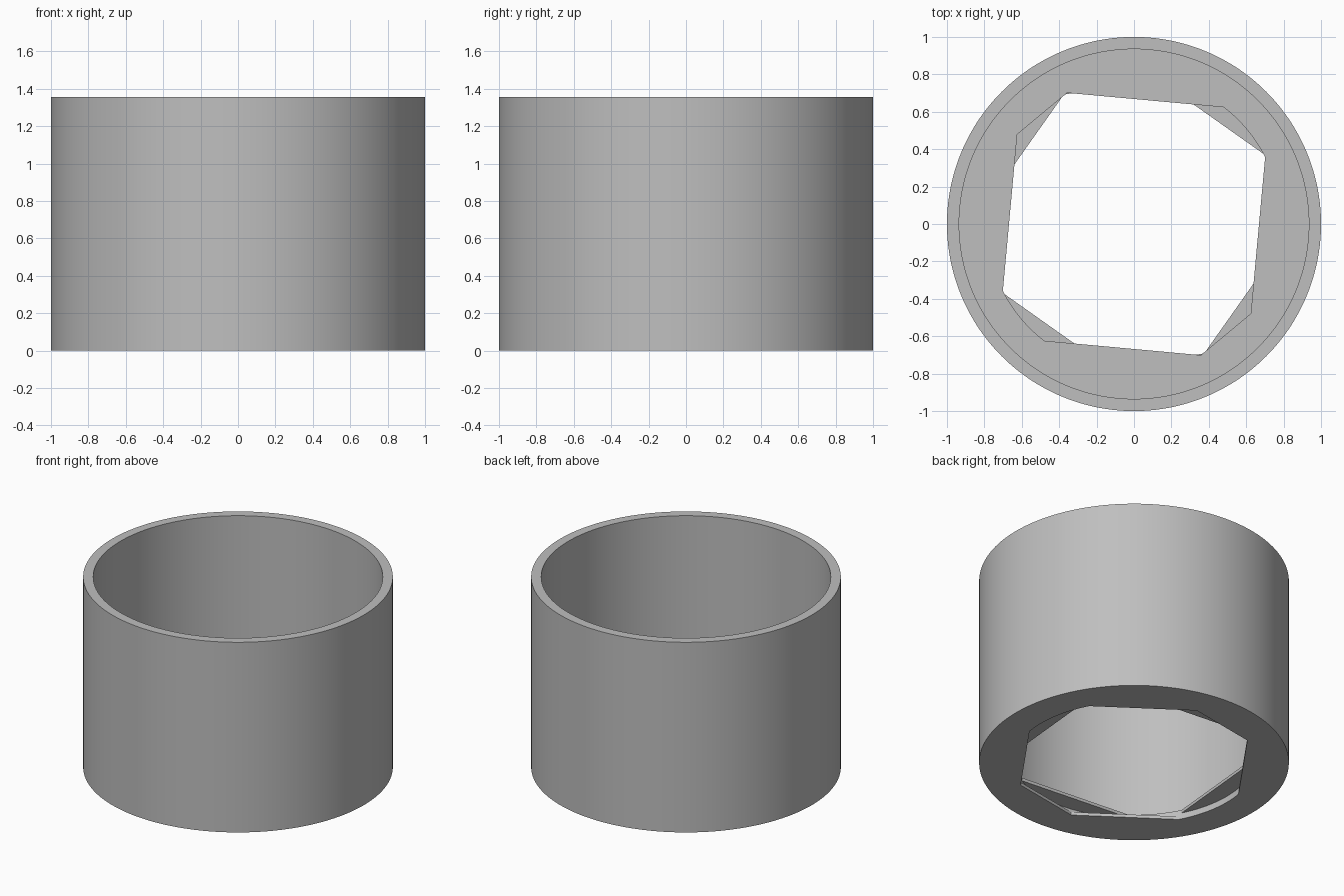
import bpy, bmesh, math

cube = bpy.data.objects.get("Cube")
if cube:
    bpy.data.objects.remove(cube, do_unlink=True)

STEPS = 240            # 1.5 degree steps, so the opening corners land on samples
OUTER, INNER, LOCK = 1.0, 0.935, 0.787
HEIGHT, FLOOR = 1.355, 0.066

grey = bpy.data.materials.new("matte_grey")
grey.use_nodes = True
colour = (0.52, 0.52, 0.52, 1)
grey.diffuse_color = colour
grey.node_tree.nodes["Principled BSDF"].inputs["Base Color"].default_value = colour


def circle(radius):
    return lambda deg: radius


def opening(chords):
    """Circular opening flattened by straight chords, each (start, end) in degrees."""
    def radius(deg):
        for start, end in chords:
            offset = (deg - start) % 360
            span = end - start
            if offset <= span:
                half = math.radians(span / 2)
                return LOCK * math.cos(half) / math.cos(math.radians(offset) - half)
        return LOCK
    return radius


# Four tabs per layer, with two of the gaps between them cut straight
lower_opening = opening([(28.5 + 90 * k, 81 + 90 * k) for k in range(4)]
                        + [(81, 118.5), (261, 298.5)])
upper_opening = opening([(52.5 + 90 * k, 117 + 90 * k) for k in range(4)]
                        + [(117, 142.5), (297, 322.5)])

# Closed cross-section: outer wall, rim, cavity, upper tabs, groove, lower tabs
section = [
    (circle(OUTER), 0), (circle(OUTER), HEIGHT),
    (circle(INNER), HEIGHT), (circle(INNER), FLOOR),
    (upper_opening, FLOOR), (upper_opening, FLOOR * 2 / 3),
    (circle(LOCK), FLOOR * 2 / 3), (circle(LOCK), FLOOR / 3),
    (lower_opening, FLOOR / 3), (lower_opening, 0),
]

bm = bmesh.new()
rings = []
for radius, z in section:
    ring = []
    for i in range(STEPS):
        deg = 360 * i / STEPS
        r, a = radius(deg), math.radians(deg)
        ring.append(bm.verts.new((r * math.cos(a), r * math.sin(a), z)))
    rings.append(ring)
for k, ring in enumerate(rings):
    nxt = rings[(k + 1) % len(rings)]
    for i in range(STEPS):
        j = (i + 1) % STEPS
        bm.faces.new((ring[i], ring[j], nxt[j], nxt[i]))

# Merge where the tabs meet the groove wall
bmesh.ops.remove_doubles(bm, verts=bm.verts, dist=1e-5)
bmesh.ops.recalc_face_normals(bm, faces=bm.faces)

mesh = bpy.data.meshes.new("locking_sleeve")
bm.to_mesh(mesh)
bm.free()
mesh.materials.append(grey)
sleeve = bpy.data.objects.new("locking_sleeve", mesh)
bpy.context.collection.objects.link(sleeve)

bpy.ops.object.select_all(action='DESELECT')
sleeve.select_set(True)
bpy.context.view_layer.objects.active = sleeve
bpy.ops.object.shade_smooth_by_angle(angle=math.radians(25))
